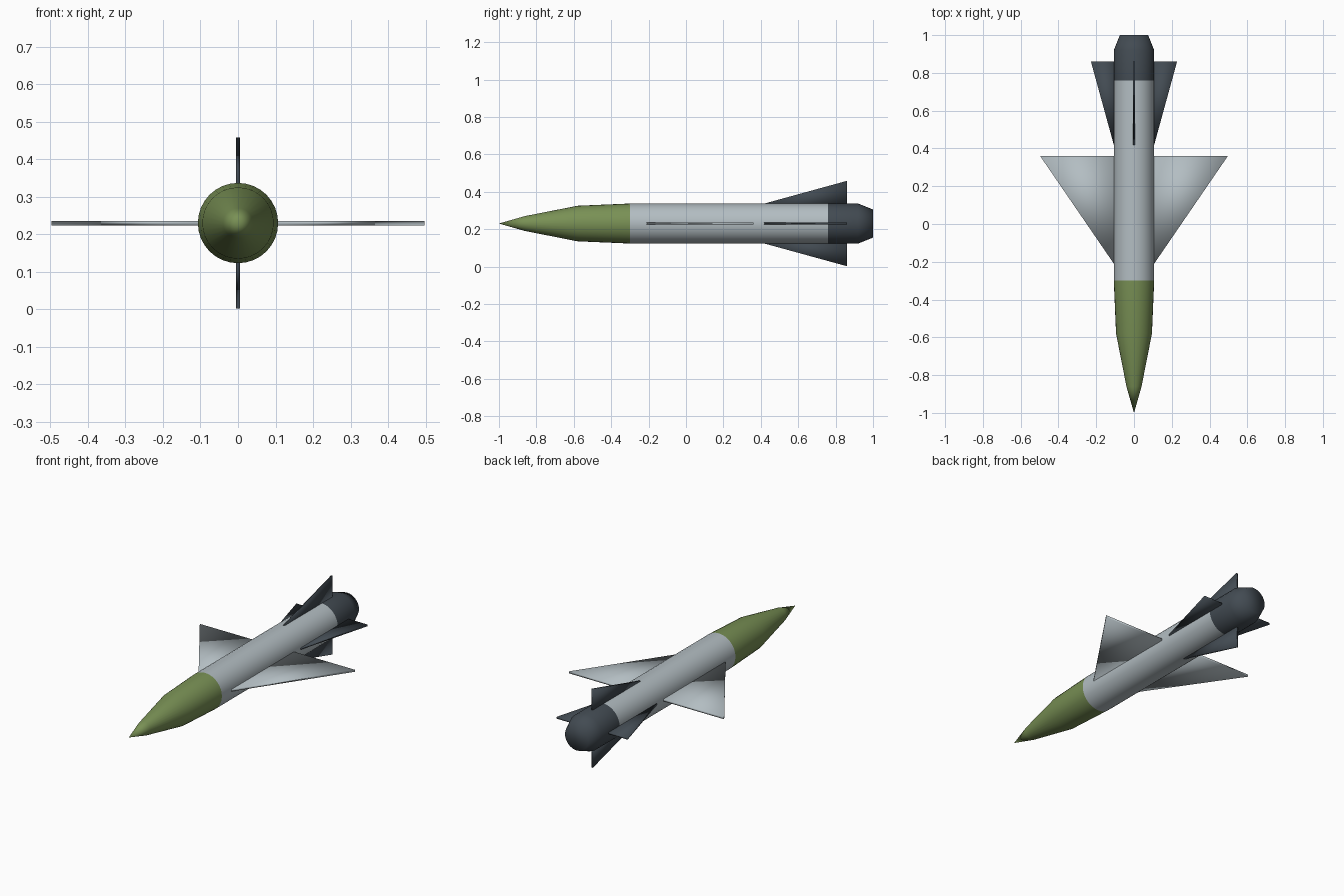
import bpy, math

if "Cube" in bpy.data.objects:
    bpy.data.objects.remove(bpy.data.objects["Cube"])

SIDES = 32
ZC = 0.23  # height of the long axis


def material(name, rgb):
    m = bpy.data.materials.new(name)
    m.diffuse_color = (*rgb, 1)
    m.use_nodes = True
    m.node_tree.nodes["Principled BSDF"].inputs["Base Color"].default_value = m.diffuse_color
    return m


green = material("olive_green", (0.19, 0.28, 0.09))
grey = material("pale_grey", (0.45, 0.51, 0.54))
dark = material("dark_slate", (0.055, 0.07, 0.085))


def add_object(name, verts, faces, mat):
    me = bpy.data.meshes.new(name)
    me.from_pydata(verts, [], faces)
    me.materials.append(mat)
    me.shade_smooth()
    ob = bpy.data.objects.new(name, me)
    bpy.context.collection.objects.link(ob)
    return ob


def lathe(name, profile, mat, cap_end=False):
    """Spin (y, radius) points round the long axis; radius 0 makes a tip."""
    verts, faces, rings = [], [], []
    for y, r in profile:
        n = SIDES if r > 0 else 1
        rings.append(range(len(verts), len(verts) + n))
        for i in range(n):
            a = 2 * math.pi * i / SIDES
            verts.append((r * math.sin(a), y, ZC + r * math.cos(a)))
    for a, b in zip(rings, rings[1:]):
        for i in range(SIDES):
            j = (i + 1) % SIDES
            if len(a) == 1:
                faces.append((a[0], b[i], b[j]))
            else:
                faces.append((a[i], b[i], b[j], a[j]))
    if cap_end:
        faces.append(tuple(reversed(rings[-1])))
        faces[-1] = faces[-1][::-1]
    return add_object(name, verts, faces, mat)


def fin(name, points, half, angle, mat):
    """Thin triangular plate of (outward, y) points, turned round the axis."""
    c, s = math.cos(angle), math.sin(angle)
    verts = [(p * c - t * s, y, ZC + p * s + t * c)
             for t in (-half, half) for p, y in points]
    faces = [(0, 1, 2), (5, 4, 3)]
    faces += [(i, i + 3, (i + 1) % 3 + 3, (i + 1) % 3) for i in range(3)]
    return add_object(name, verts, faces, mat)


# Fuselage in three coloured sections
lathe("nose_cone", [(-1, 0), (-0.86, 0.04), (-0.58, 0.095), (-0.30, 0.107)], green)
lathe("body_tube", [(-0.30, 0.107), (0.76, 0.107)], grey)
lathe("tail_section", [(0.76, 0.107), (0.92, 0.107), (1.0, 0.075)], dark, True)

# Large side wings, roots sunk slightly into the body
wing = [(0.095, -0.227), (0.497, 0.36), (0.095, 0.36)]
for side, angle in (("right", 0), ("left", math.pi)):
    fin("wing_" + side, wing, 0.006, angle, grey)

# Four tail fins
tail = [(0.095, 0.376), (0.228, 0.86), (0.095, 0.86)]
for i, side in enumerate(("right", "top", "left", "bottom")):
    fin("tail_fin_" + side, tail, 0.005, i * math.pi / 2, dark)

# Make all faces point outwards
import bmesh
for ob in bpy.context.collection.objects:
    bm = bmesh.new()
    bm.from_mesh(ob.data)
    bmesh.ops.recalc_face_normals(bm, faces=bm.faces)
    bm.to_mesh(ob.data)
    bm.free()
